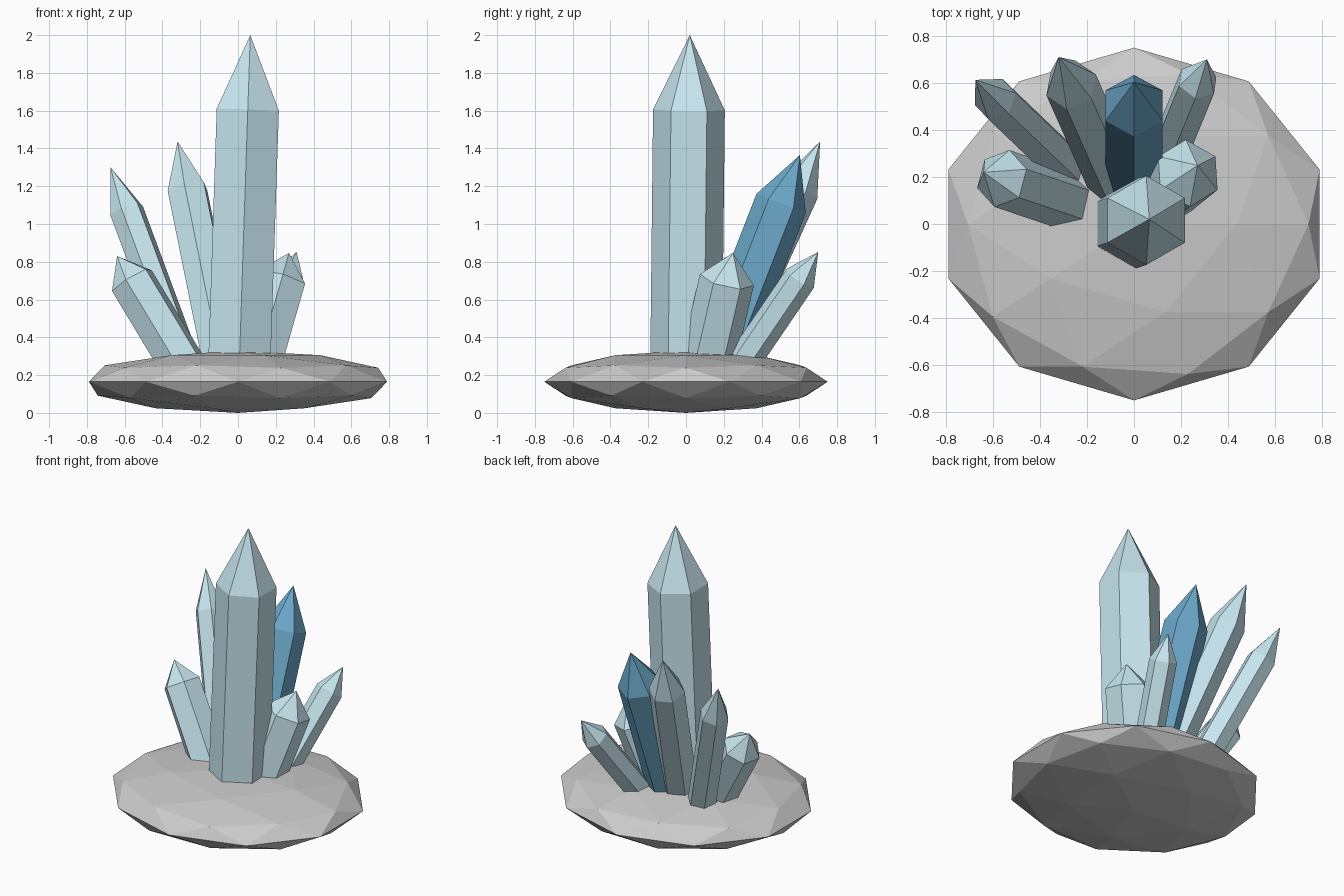
import bpy, bmesh, math
from mathutils import Vector

if "Cube" in bpy.data.objects:
    bpy.data.objects.remove(bpy.data.objects["Cube"])


def material(name, rgb):
    m = bpy.data.materials.new(name)
    m.diffuse_color = (*rgb, 1.0)
    m.use_nodes = True
    m.node_tree.nodes["Principled BSDF"].inputs["Base Color"].default_value = m.diffuse_color
    return m


def crystal(name, base, tip, radius, ref, mat, point=0.22):
    """Six-sided prism from base towards tip, closed by a pyramid.
    ref is the direction in which one of the corners points."""
    base, tip = Vector(base), Vector(tip)
    axis = (tip - base).normalized()
    ref = Vector(ref)
    u = (ref - axis * ref.dot(axis)).normalized()
    v = axis.cross(u)
    shoulder = tip.lerp(base, point)
    bm = bmesh.new()

    def ring(centre):
        return [bm.verts.new(centre + radius * (math.cos(a) * u + math.sin(a) * v))
                for a in (i * math.pi / 3 for i in range(6))]

    low, high, apex = ring(base), ring(shoulder), bm.verts.new(tip)
    bm.faces.new(low[::-1])
    for i in range(6):
        j = (i + 1) % 6
        bm.faces.new((low[i], low[j], high[j], high[i]))
        bm.faces.new((high[i], high[j], apex))
    mesh = bpy.data.meshes.new(name)
    bm.to_mesh(mesh)
    bm.free()
    mesh.materials.append(mat)
    obj = bpy.data.objects.new(name, mesh)
    bpy.context.collection.objects.link(obj)


# Rock: flattened low-poly ball
bpy.ops.mesh.primitive_ico_sphere_add(subdivisions=2, radius=1, location=(0, 0, 0.165))
rock = bpy.context.object
rock.name = "rock_base"
rock.scale = (0.83, 0.75, 0.165)
bpy.ops.object.transform_apply(location=False, rotation=False, scale=True)

pale = material("pale_blue", (0.57, 0.79, 0.86))
deep = material("deep_blue", (0.15, 0.40, 0.60))

# Crystals: name, base, tip, radius, corner direction, material
crystals = [
    ("main_crystal", (0.005, 0, 0.2), (0.065, 0.02, 2.0), 0.19, (0, 1, 0), pale),
    ("deep_blue_crystal", (0, 0.15, 0.2), (0, 0.603, 1.365), 0.14, (0, 1, 0), deep),
    ("tall_back_left_crystal", (-0.08, 0.17, 0.25), (-0.32, 0.71, 1.437), 0.114, (1, 0.5, 0.15), pale),
    ("back_left_crystal", (-0.285, 0.24, 0.25), (-0.675, 0.613, 1.30), 0.093, (0.165, 0.057, 0.064), pale),
    ("short_left_crystal", (-0.285, 0.10, 0.24), (-0.64, 0.22, 0.83), 0.125, (0.205, 0.08, 0.117), pale),
    ("short_right_crystal", (0.085, 0.10, 0.2), (0.27, 0.249, 0.847), 0.146, (0, 1, 0), pale),
    ("back_right_crystal", (0.133, 0.27, 0.22), (0.31, 0.70, 0.852), 0.088, (0.144, -0.11, 0.035), pale),
]
for c in crystals:
    crystal(*c)
